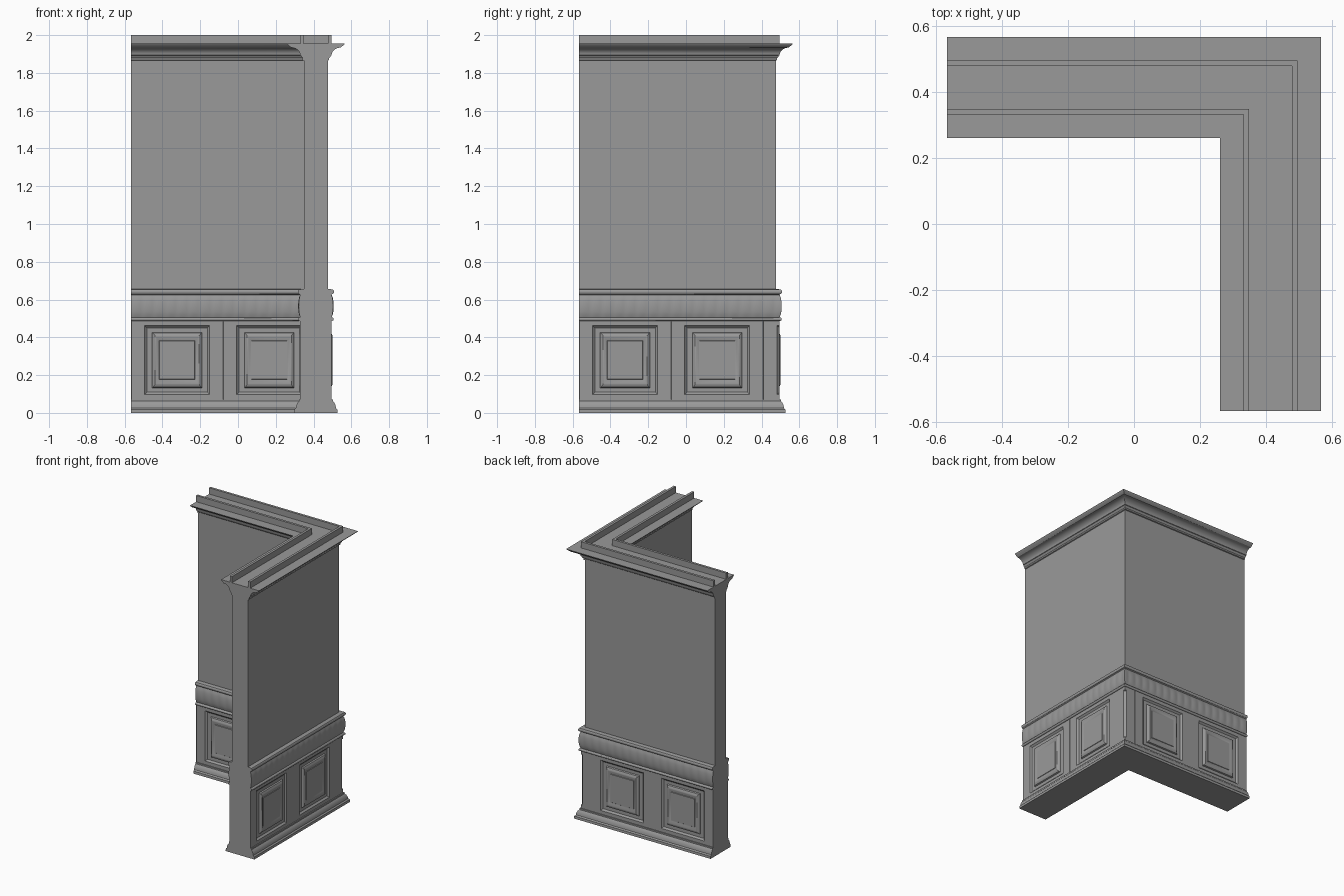
import bpy, bmesh, math
from mathutils import Vector

if "Cube" in bpy.data.objects:
    bpy.data.objects.remove(bpy.data.objects["Cube"])

C = 0.4125            # centre line of each wall leg
Y0, Y1 = -0.566, 0.72  # leg end, and overshoot past the mitre
PITCH = 0.4875        # panel tile length
BODY = 0.083          # half thickness of the panelled part
Z0, Z1 = 0.072, 0.487  # panel zone

grey = bpy.data.materials.new("dark_grey")
grey.diffuse_color = (0.32, 0.32, 0.32, 1)
grey.use_nodes = True
grey.node_tree.nodes["Principled BSDF"].inputs["Base Color"].default_value = grey.diffuse_color


def face(bm, pts, flip=False):
    vs = [bm.verts.new(p) for p in pts]
    bm.faces.new(vs[::-1] if flip else vs)


def side_pt(s, u, z, d):
    return (C + s * d, u, z)


def finish(bm, name):
    """Weld, cut one leg on the corner mitre, reflect it into the second leg."""
    bmesh.ops.remove_doubles(bm, verts=bm.verts[:], dist=1e-5)
    bmesh.ops.bisect_plane(bm, geom=bm.verts[:] + bm.edges[:] + bm.faces[:], dist=1e-6,
                           plane_co=(0, 0, 0), plane_no=Vector((-1, 1, 0)).normalized(),
                           clear_outer=True)
    dup = bmesh.ops.duplicate(bm, geom=bm.verts[:] + bm.edges[:] + bm.faces[:])["geom"]
    for g in dup:
        if isinstance(g, bmesh.types.BMVert):
            g.co.x, g.co.y = g.co.y, g.co.x
    bmesh.ops.reverse_faces(bm, faces=[g for g in dup if isinstance(g, bmesh.types.BMFace)])
    bmesh.ops.remove_doubles(bm, verts=bm.verts[:], dist=1e-5)
    me = bpy.data.meshes.new(name)
    bm.to_mesh(me)
    bm.free()
    me.materials.append(grey)
    ob = bpy.data.objects.new(name, me)
    bpy.context.collection.objects.link(ob)
    bpy.ops.object.select_all(action='DESELECT')
    ob.select_set(True)
    bpy.context.view_layer.objects.active = ob
    bpy.ops.object.shade_smooth_by_angle(angle=math.radians(32))


def bead(d, z, h, out, n=6):
    """Half-round moulding points from z to z + h."""
    return [(d + out * math.sin(math.pi * i / n), z + h / 2 - h / 2 * math.cos(math.pi * i / n))
            for i in range(n + 1)]


# Wall body: skirting, chair rail, plain wall and crown swept along the leg
half = [(0.115, 0), (0.114, 0.018), (0.106, 0.026), (0.104, 0.04), (0.097, 0.055),
        (0.090, 0.062), (0.090, Z0), (BODY, Z0), (BODY, Z1)]
half += bead(BODY + 0.003, Z1, 0.018, 0.008)
half += [(BODY, 0.506), (BODY, 0.625)]
half += bead(BODY + 0.003, 0.628, 0.026, 0.010)
half += [(0.0635, 0.656), (0.0635, 1.865), (0.070, 1.868), (0.070, 1.878),
         (0.076, 1.885), (0.079, 1.892)]
for i in range(7):  # cove
    a = math.pi / 2 * i / 6
    half.append((0.131 - 0.048 * math.cos(a), 1.894 + 0.040 * math.sin(a)))
half += [(0.138, 1.940), (0.150, 1.950), (0.1525, 1.955)]
loop = [(d, z) for d, z in half] + [(-d, z) for d, z in reversed(half)]
bm = bmesh.new()
for (d0, za), (d1, zb) in zip(loop, loop[1:] + loop[:1]):
    if {za, zb} == {Z0, Z1}:
        continue  # panel zone is filled by the panel tiles
    face(bm, [(C + d0, Y0, za), (C + d0, Y1, za), (C + d1, Y1, zb), (C + d1, Y0, zb)])
face(bm, [(C + d, Y0, z) for d, z in loop])
finish(bm, "wall_body")

# Raised-and-fielded panels: concentric rectangular rings in each tile
# (the first ring leaves a fine groove between neighbouring tiles)
rings = [(PITCH / 2 - 0.001, (Z1 - Z0) / 2, 0), (0.172, 0.182, 0), (0.168, 0.178, -0.005),
         (0.160, 0.170, -0.011), (0.132, 0.147, -0.011), (0.128, 0.143, -0.002),
         (0.117, 0.130, 0.005), (0.112, 0.124, 0.005), (0.100, 0.108, -0.002),
         (0.095, 0.103, -0.002), (0.093, 0.101, 0.001)]
bm = bmesh.new()
for s in (1, -1):
    for k in range(3):
        ua = Y0 + k * PITCH
        uc, zm = ua + PITCH / 2, (Z0 + Z1) / 2

        def rect(w, h, d):
            return [side_pt(s, uc + a * w, zm + b * h, BODY + d)
                    for a, b in ((-1, -1), (1, -1), (1, 1), (-1, 1))]
        prev = rect(PITCH / 2, (Z1 - Z0) / 2, -0.002)
        for w, h, d in rings:
            cur = rect(w, h, d)
            for i in range(4):
                j = (i + 1) % 4
                face(bm, [prev[i], prev[j], cur[j], cur[i]], s < 0)
            prev = cur
        face(bm, prev, s < 0)
finish(bm, "wainscot_panels")

# Frieze: a row of gently pillowed lobes above the panels
bm = bmesh.new()
NU, NZ, W = 6, 8, PITCH / 8
RIM = 0.72  # share of the bulge kept where two lobes meet


def bulge(i, j):
    up = max(math.sin(math.pi * j / NZ), 0) ** 0.6
    return 0.011 * up * (RIM + (1 - RIM) * math.sin(math.pi * i / NU))


for s in (1, -1):
    for k in range(21):
        def lobe(i, j):
            return side_pt(s, Y0 + (k + i / NU) * W, 0.506 + 0.119 * j / NZ, BODY + bulge(i, j))
        for i in range(NU):
            for j in range(NZ):
                face(bm, [lobe(i, j), lobe(i + 1, j), lobe(i + 1, j + 1), lobe(i, j + 1)], s < 0)
    # end of the first lobe
    face(bm, [side_pt(s, Y0, 0.506 + 0.119 * j / NZ, BODY + bulge(0, j))
              for j in range(NZ + 1)], s < 0)
finish(bm, "frieze_lobes")

# Two upright rails on top of the crown
bm = bmesh.new()
for s in (1, -1):
    xs = sorted((C + s * 0.0645, C + s * 0.082))
    box = [(xs[0], 1.95), (xs[1], 1.95), (xs[1], 2.0), (xs[0], 2.0)]
    for (xa, za), (xb, zb) in zip(box, box[1:] + box[:1]):
        face(bm, [(xa, Y0, za), (xa, Y1, za), (xb, Y1, zb), (xb, Y0, zb)])
    face(bm, [(x, Y0, z) for x, z in box])
finish(bm, "top_rails")
